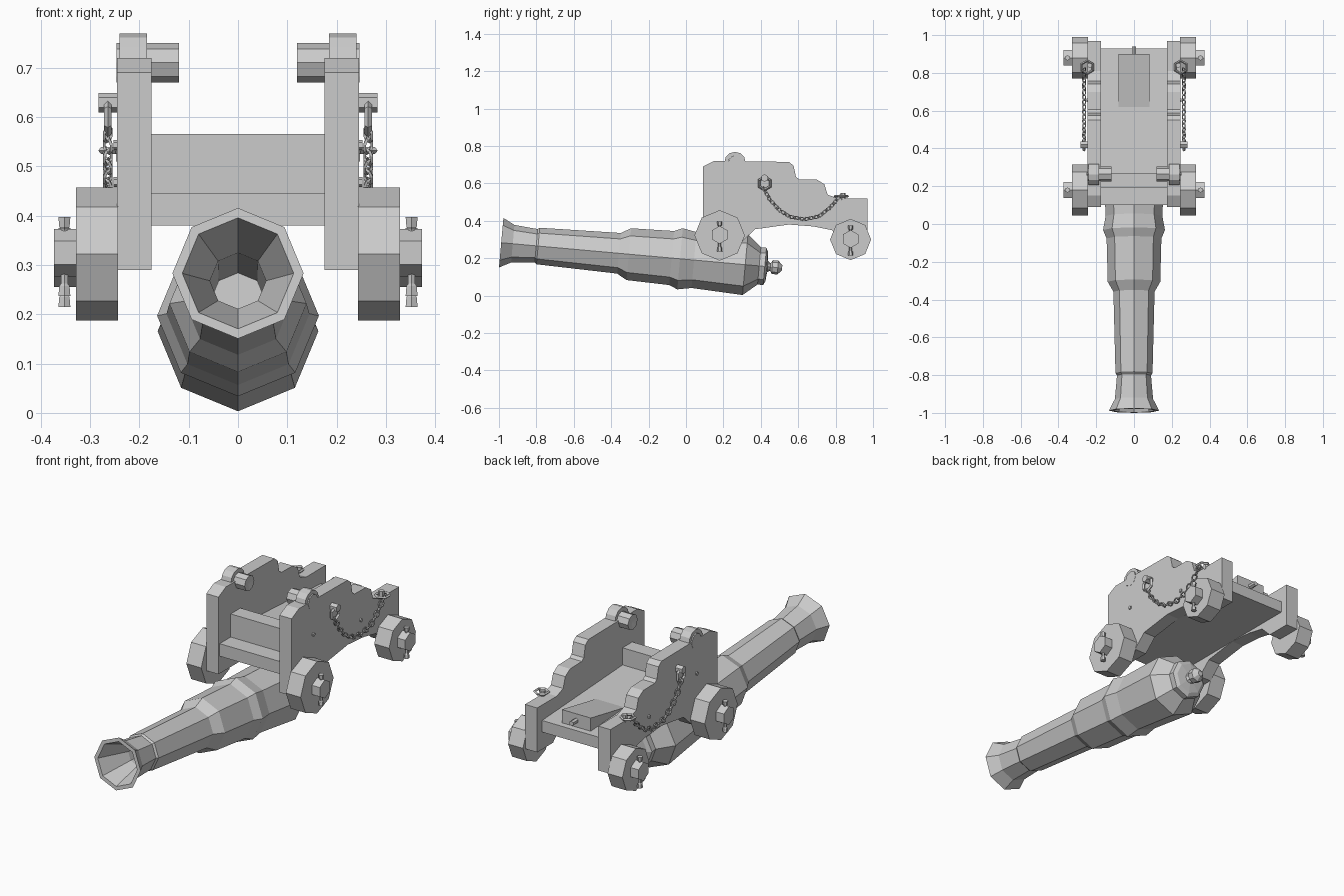
import bpy, bmesh, math
from mathutils import Vector

if "Cube" in bpy.data.objects:
    bpy.data.objects.remove(bpy.data.objects["Cube"])


def finish(name, bm):
    bmesh.ops.recalc_face_normals(bm, faces=bm.faces[:])
    me = bpy.data.meshes.new(name)
    bm.to_mesh(me)
    bm.free()
    ob = bpy.data.objects.new(name, me)
    bpy.context.collection.objects.link(ob)
    return ob


def lathe(name, origin, axis, profile, sides=8):
    """Revolve (distance, radius) pairs about an axis; first vertex points up."""
    o, d = Vector(origin), Vector(axis).normalized()
    ref = Vector((0, 1, 0)) if abs(d.z) > 0.9 else Vector((0, 0, 1))
    u = (ref - d * ref.dot(d)).normalized()
    v = d.cross(u)
    bm = bmesh.new()
    rings = []
    for t, r in profile:
        n = sides if r > 0 else 1
        rings.append([bm.verts.new(o + d * t + r * (u * math.cos(2 * math.pi * i / sides)
                      + v * math.sin(2 * math.pi * i / sides))) for i in range(n)])
    for a, b in zip(rings, rings[1:]):
        for i in range(sides):
            j = (i + 1) % sides
            if len(a) == 1:
                bm.faces.new((a[0], b[j], b[i]))
            elif len(b) == 1:
                bm.faces.new((a[i], a[j], b[0]))
            else:
                bm.faces.new((a[i], a[j], b[j], b[i]))
    return finish(name, bm)


def rod(name, origin, axis, length, r, sides=6):
    return lathe(name, origin, axis, [(0, 0), (0, r), (length, r), (length, 0)], sides)


def prism(name, pts, x0, x1):
    """Extrude a (y, z) outline along x."""
    bm = bmesh.new()
    f = bm.faces.new([bm.verts.new((x0, y, z)) for y, z in pts])
    ext = bmesh.ops.extrude_face_region(bm, geom=[f])
    bmesh.ops.translate(bm, vec=(x1 - x0, 0, 0),
                        verts=[e for e in ext['geom'] if isinstance(e, bmesh.types.BMVert)])
    return finish(name, bm)


def add_ring(bm, c, u, v, ru, rv, wire, n=8):
    """Square-wire loop in the u-v plane, used for rings and chain links."""
    c, u, v = Vector(c), Vector(u).normalized(), Vector(v).normalized()
    w = u.cross(v)
    loops = []
    for i in range(n):
        a = 2 * math.pi * (i + 0.5) / n
        out = u * math.cos(a) + v * math.sin(a)
        p = c + u * ru * math.cos(a) + v * rv * math.sin(a)
        loops.append([bm.verts.new(p + wire * q) for q in (out, w, -out, -w)])
    for i in range(n):
        a, b = loops[i], loops[(i + 1) % n]
        for k in range(4):
            bm.faces.new((a[k], a[(k + 1) % 4], b[(k + 1) % 4], b[k]))


# Barrel: bore, flared muzzle, reinforcing steps, breech and knob
lathe("barrel", (0, -0.988, 0.283), (0, 0.996, -0.0896), [
    (0.6, 0), (0.6, 0.055), (0.17, 0.057), (0, 0.113), (0, 0.133), (0.062, 0.101),
    (0.188, 0.09), (0.198, 0.098), (0.632, 0.109), (0.685, 0.139), (0.915, 0.145),
    (0.96, 0.164), (1.035, 0.15), (1.31, 0.163), (1.385, 0.1), (1.415, 0.1),
    (1.425, 0.08), (1.43, 0.03), (1.445, 0.02), (1.455, 0.037), (1.485, 0.037),
    (1.508, 0.014), (1.508, 0)])

# Bed between the cheeks, front transom and elevating wedge
prism("deck", [(0.1, 0.38), (0.93, 0.38), (0.93, 0.44), (0.2, 0.48), (0.19, 0.445),
               (0.1, 0.445)], -0.178, 0.178)
prism("front_transom", [(0.19, 0.445), (0.27, 0.445), (0.27, 0.565), (0.19, 0.565)],
      -0.178, 0.178)
prism("elevating_wedge", [(0.62, 0.43), (0.9, 0.43), (0.9, 0.51), (0.62, 0.458)],
      -0.083, 0.083)
rod("wedge_handle", (0, 0.89, 0.475), (0, 1, 0), 0.05, 0.013)

cheek = [(0.09, 0.29), (0.09, 0.69), (0.15, 0.72), (0.55, 0.715), (0.575, 0.695),
         (0.588, 0.635), (0.605, 0.622), (0.7, 0.62), (0.74, 0.595), (0.757, 0.54),
         (0.81, 0.52), (0.97, 0.52), (0.97, 0.29), (0.84, 0.29), (0.78, 0.35),
         (0.68, 0.37), (0.55, 0.38), (0.37, 0.355), (0.3, 0.29)]

chain_path = [Vector(p) for p in [(0.42, 0.565), (0.447, 0.515), (0.5, 0.457),
              (0.555, 0.422), (0.635, 0.408), (0.71, 0.423), (0.775, 0.475), (0.82, 0.53)]]


def resample(path, step):
    """Evenly spaced (point, tangent) pairs along a polyline."""
    out, carry = [], 0.0
    for a, b in zip(path, path[1:]):
        length, d = (b - a).length, (b - a).normalized()
        while carry <= length:
            out.append((a + d * carry, d))
            carry += step
        carry -= length
    return out


for s, side in ((1, "right"), (-1, "left")):
    out = (s, 0, 0)
    prism(side + "_cheek", cheek, s * 0.175, s * 0.245)

    # Trunnion socket and the strap arching over it
    lathe(side + "_trunnion_socket", (s * 0.12, 0.265, 0.71), out,
          [(0.006, 0), (0, 0.04), (0.126, 0.04), (0.126, 0)], 8)
    arc = [math.pi * i / 6 for i in range(7)]
    prism(side + "_trunnion_strap",
          [(0.262 + 0.057 * math.cos(a), 0.712 + 0.057 * math.sin(a)) for a in arc]
          + [(0.262 + 0.036 * math.cos(a), 0.712 + 0.036 * math.sin(a)) for a in arc[::-1]],
          s * 0.185, s * 0.24)

    # Wheels with axle hubs and flared linchpins
    for end, y, z, r in (("front", 0.18, 0.322, 0.135), ("rear", 0.88, 0.3, 0.11)):
        tag = f"{side}_{end}_"
        rod(tag + "wheel", (s * 0.243, y, z), out, 0.085, r, 8)
        rod(tag + "hub", (s * 0.32, y, z + 0.003), out, 0.053, 0.048, 6)
        lathe(tag + "linchpin", (s * 0.352, y, z - 0.085), (0, 0, 1), [
            (0, 0), (0, 0.014), (0.02, 0.012), (0.025, 0.008), (0.135, 0.008),
            (0.14, 0.012), (0.16, 0.014), (0.16, 0)], 6)

    # Bolt heads on the cheek
    for i, (y, z) in enumerate(((0.265, 0.543), (0.655, 0.468))):
        rod(f"{side}_bolt_{i + 1}", (s * 0.24, y, z), out, 0.012, 0.01)

    # Ring mounts, hanging ring and flat rear ring
    rod(side + "_front_ring_mount", (s * 0.24, 0.42, 0.629), out, 0.043, 0.02)
    rod(side + "_rear_ring_mount", (s * 0.235, 0.84, 0.51), (0, 0, 1), 0.038, 0.014)
    bm = bmesh.new()
    add_ring(bm, (s * 0.264, 0.42, 0.6), (0, 1, 0), (0, 0, 1), 0.034, 0.034, 0.008, 6)
    add_ring(bm, (s * 0.248, 0.83, 0.532), (1, 0, 0), (0, 1, 0), 0.034, 0.034, 0.007, 6)
    finish(side + "_rings", bm)

    # Sagging chain with alternating links
    bm = bmesh.new()
    for i, (p, d) in enumerate(resample(chain_path, 0.0265)):
        t = Vector((0, d.x, d.y))
        flat = Vector((0, -d.y, d.x))
        tilt = (flat + Vector((s, 0, 0)) * (1 if i % 2 else -1)).normalized()
        add_ring(bm, (s * 0.264, p.x, p.y), t, tilt, 0.017, 0.011, 0.004)
    finish(side + "_chain", bm)
